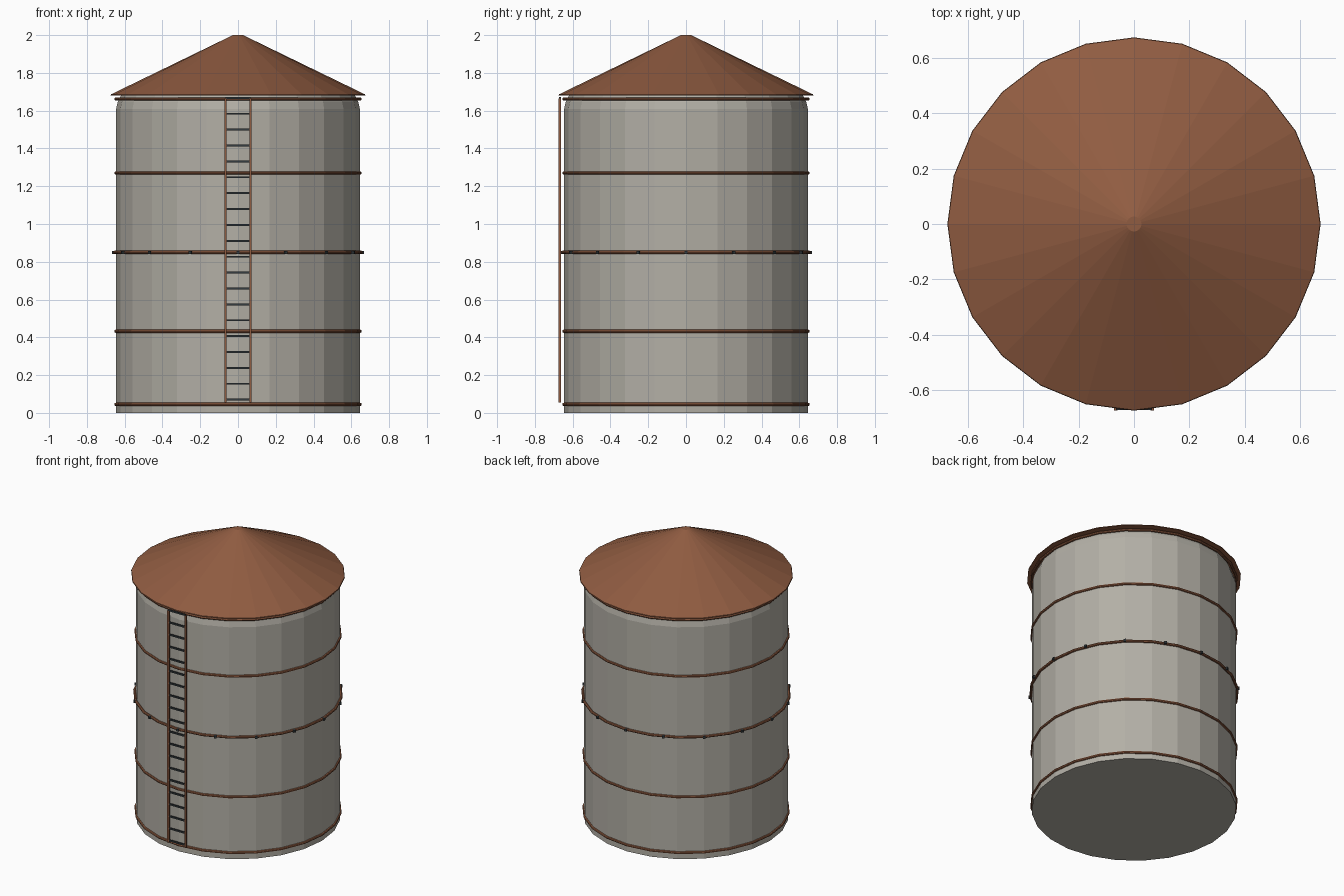
import bpy, bmesh, math

if "Cube" in bpy.data.objects:
    bpy.data.objects.remove(bpy.data.objects["Cube"])

SIDES = 24


def material(name, rgb):
    m = bpy.data.materials.new(name)
    m.diffuse_color = (*rgb, 1)
    m.use_nodes = True
    m.node_tree.nodes["Principled BSDF"].inputs["Base Color"].default_value = m.diffuse_color
    return m


STEEL = material("weathered_steel", (0.45, 0.43, 0.38))
RUST = material("rust_brown", (0.28, 0.107, 0.053))
DARK = material("dark_iron", (0.035, 0.045, 0.05))


def lathe(name, profile, mat, closed=False):
    """Revolve (radius, z) points around z; closed joins last to first, else ends are capped."""
    bm = bmesh.new()
    rings = []
    for r, z in profile:
        rings.append([bm.verts.new((r * math.cos(2 * math.pi * i / SIDES),
                                    r * math.sin(2 * math.pi * i / SIDES), z))
                      for i in range(SIDES)])
    pairs = list(zip(rings, rings[1:]))
    if closed:
        pairs.append((rings[-1], rings[0]))
    else:
        bm.faces.new(rings[0][::-1])
        bm.faces.new(rings[-1])
    for a, b in pairs:
        for i in range(SIDES):
            j = (i + 1) % SIDES
            bm.faces.new((a[i], a[j], b[j], b[i]))
    return finish(name, bm, mat)


def finish(name, bm, mat):
    bmesh.ops.recalc_face_normals(bm, faces=bm.faces)
    me = bpy.data.meshes.new(name)
    bm.to_mesh(me)
    bm.free()
    me.materials.append(mat)
    ob = bpy.data.objects.new(name, me)
    bpy.context.collection.objects.link(ob)
    return ob


def box(name, centre, size, mat, turn=0):
    bm = bmesh.new()
    bmesh.ops.create_cube(bm, size=1)
    bmesh.ops.scale(bm, vec=size, verts=bm.verts)
    ob = finish(name, bm, mat)
    ob.location = centre
    ob.rotation_euler.z = turn
    return ob


# Tank wall with a chamfered shoulder, and the conical roof
lathe("tank_body", [(0.645, 0), (0.645, 1.61), (0.637, 1.645), (0.62, 1.68)], STEEL)
lathe("roof", [(0.675, 1.68), (0.673, 1.686), (0.027, 2.0)], RUST)

# Hoops round the wall; the middle one stands slightly prouder
for k, z in enumerate((0.045, 0.432, 0.85, 1.27, 1.662)):
    outer = 0.662 if k == 2 else 0.655
    c, w = outer - 0.009, 0.009
    hoop = [(c + w * math.cos(math.tau * i / 8), z + w * math.sin(math.tau * i / 8))
            for i in range(8)]
    lathe("hoop_%d" % (k + 1), hoop, RUST, closed=True)

# Bolts on the middle hoop
for i in range(16):
    a = math.tau * i / 16
    box("hoop_bolt_%d" % (i + 1), (0.656 * math.cos(a), 0.656 * math.sin(a), 0.85),
        (0.022, 0.016, 0.016), DARK, a)

# Ladder: two rails and evenly spaced rungs
for side, x in (("left", -0.066), ("right", 0.066)):
    box("ladder_rail_" + side, (x, -0.668, 0.86), (0.012, 0.012, 1.61), RUST)
for i in range(20):
    box("ladder_rung_%d" % (i + 1), (0, -0.668, 0.07 + i * 0.0841),
        (0.132, 0.01, 0.01), DARK)
